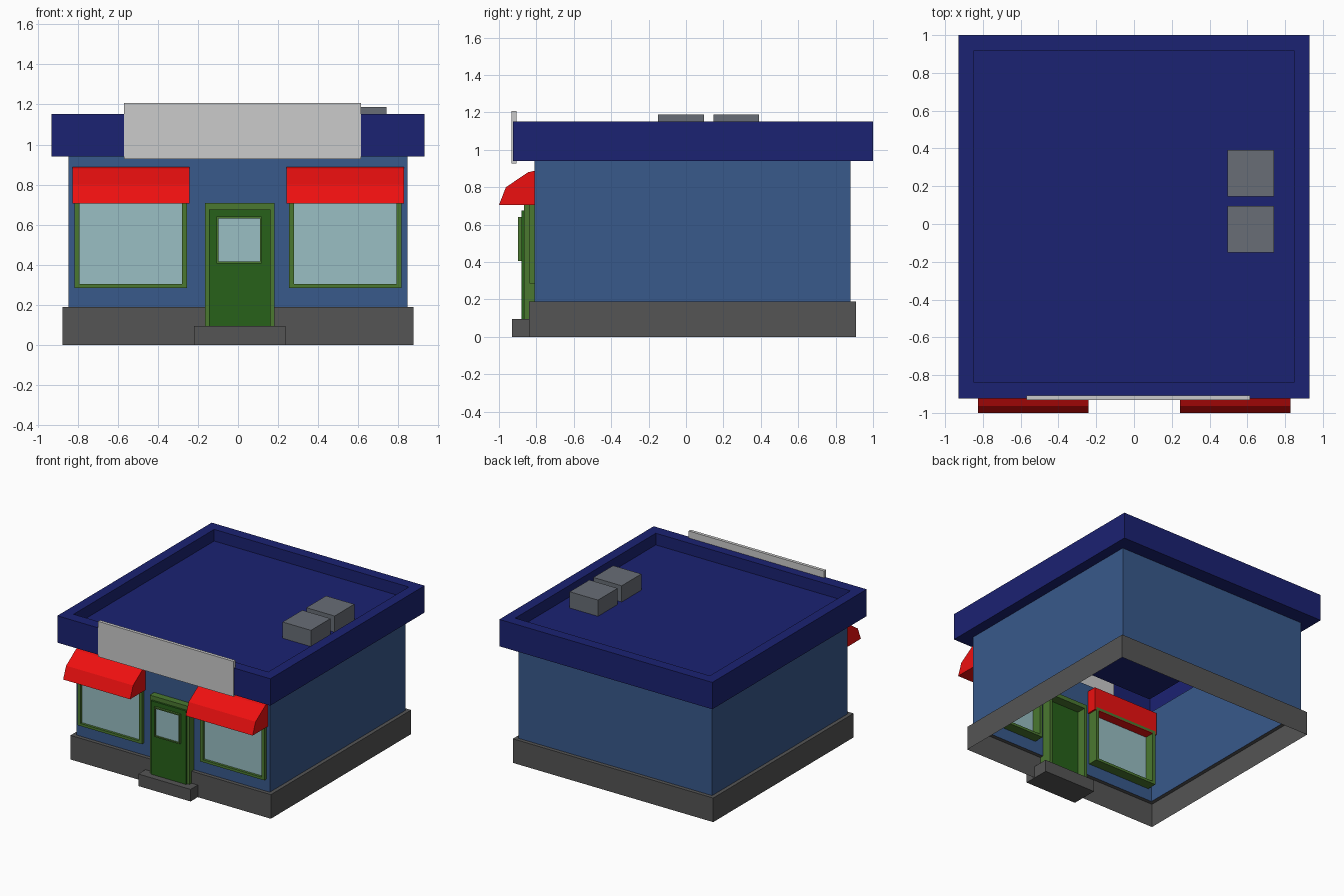
import bpy, bmesh

if "Cube" in bpy.data.objects:
    bpy.data.objects.remove(bpy.data.objects["Cube"])

def mat(name, r, g, b):
    m = bpy.data.materials.new(name)
    m.diffuse_color = (r, g, b, 1)
    m.use_nodes = True
    m.node_tree.nodes["Principled BSDF"].inputs["Base Color"].default_value = m.diffuse_color
    return m

WALL = mat("wall_blue", .04, .10, .26)
ROOF = mat("roof_blue", .011, .016, .17)
STONE = mat("dark_grey", .09, .09, .09)
TRIM = mat("trim_green", .07, .19, .03)
DOOR = mat("door_green", .02, .12, .01)
GLASS = mat("glass", .32, .52, .55)
RED = mat("awning_red", .85, .005, .005)
METAL = mat("metal_grey", .14, .155, .18)

def finish(name, bm, m):
    bmesh.ops.recalc_face_normals(bm, faces=bm.faces[:])
    me = bpy.data.meshes.new(name)
    bm.to_mesh(me)
    bm.free()
    ob = bpy.data.objects.new(name, me)
    bpy.context.collection.objects.link(ob)
    if m:
        me.materials.append(m)
    return ob

def box(name, x, y, z, m):
    bm = bmesh.new()
    bmesh.ops.create_cube(bm, size=1)
    for v in bm.verts:
        v.co = [lo + (c + .5) * (hi - lo) for c, (lo, hi) in zip(v.co, (x, y, z))]
    return finish(name, bm, m)

def extrude(bm, verts, vec):
    f = bm.faces.new([bm.verts.new(v) for v in verts])
    new = bmesh.ops.extrude_face_region(bm, geom=[f])["geom"]
    bmesh.ops.translate(bm, vec=vec, verts=[g for g in new if isinstance(g, bmesh.types.BMVert)])

def shell(name, rings, m, cap=False):
    """Hollow rectangular loft; each ring is (half x, front y, back y, z)."""
    bm = bmesh.new()
    loops = [[bm.verts.new(p) for p in ((-h, a, z), (h, a, z), (h, b, z), (-h, b, z))]
             for h, a, b, z in rings]
    for l0, l1 in zip(loops, loops[1:]):
        for i in range(4):
            j = (i + 1) % 4
            bm.faces.new((l0[i], l0[j], l1[j], l1[i]))
    if cap:
        bm.faces.new(loops[-1])
    else:
        # open shells: orient outward by hand through the winding above
        pass
    return finish(name, bm, m)

def frame(name, x, z, wx, wz, y, m):
    """Rectangular ring of bars, mitred, running through the wall."""
    bm = bmesh.new()
    (x0, x1), (z0, z1) = x, z
    out = [(x0, z0), (x1, z0), (x1, z1), (x0, z1)]
    inn = [(x0 + wx, z0 + wz), (x1 - wx, z0 + wz), (x1 - wx, z1 - wz), (x0 + wx, z1 - wz)]
    rows = [[bm.verts.new((px, yy, pz)) for px, pz in loop]
            for loop, yy in ((out, y[0]), (out, y[1]), (inn, y[1]), (inn, y[0]))]
    for k in range(4):
        a, b = rows[k], rows[(k + 1) % 4]
        for i in range(4):
            j = (i + 1) % 4
            bm.faces.new((a[i], a[j], b[j], b[i]))
    return finish(name, bm, m)

# Building shell, open underneath
shell("plinth", [(.875, -.84, .91, 0), (.875, -.84, .91, .19), (.845, -.81, .88, .19)], STONE)
shell("walls", [(.845, -.81, .88, .19), (.845, -.81, .88, .94)], WALL)
shell("roof", [(.845, -.81, .88, .94), (.93, -.925, 1, .94), (.93, -.925, 1, 1.152),
               (.85, -.837, .917, 1.152), (.85, -.837, .917, 1.06)], ROOF, cap=True)

# Shop windows with awnings
for side, c in (("left", -.535), ("right", .535)):
    frame(side + "_window_frame", (c - .28, c + .28), (.285, .73), .025, .02, (-.836, -.73), TRIM)
    box(side + "_window_glass", (c - .256, c + .256), (-.817, -.805), (.304, .712), GLASS)
    bm = bmesh.new()
    profile = [(-.73, .705), (-1, .705), (-.963, .80), (-.845, .88), (-.81, .888), (-.73, .888)]
    extrude(bm, [(c - .292, y, z) for y, z in profile], (.585, 0, 0))
    finish(side + "_awning", bm, RED)

# Door with surround and small window
box("door_jamb_left", (-.165, -.145), (-.865, -.73), (.095, .708), TRIM)
box("door_jamb_right", (.162, .182), (-.865, -.73), (.095, .708), TRIM)
box("door_lintel", (-.145, .162), (-.865, -.73), (.675, .708), TRIM)
box("door", (-.145, .162), (-.88, -.805), (.095, .675), DOOR)
frame("door_window_frame", (-.107, .118), (.407, .64), .009, .009, (-.897, -.875), TRIM)
box("door_window_glass", (-.098, .109), (-.886, -.875), (.416, .631), GLASS)
box("door_step", (-.22, .237), (-.93, -.715), (0, .095), STONE)

# Blank sign panel and rooftop units
box("sign_panel", (-.57, .613), (-.932, -.907), (.928, 1.207), None)
for name, y in (("front", -.15), ("back", .146)):
    box(name + "_roof_unit", (.495, .742), (y, y + .245), (1.05, 1.188), METAL)
